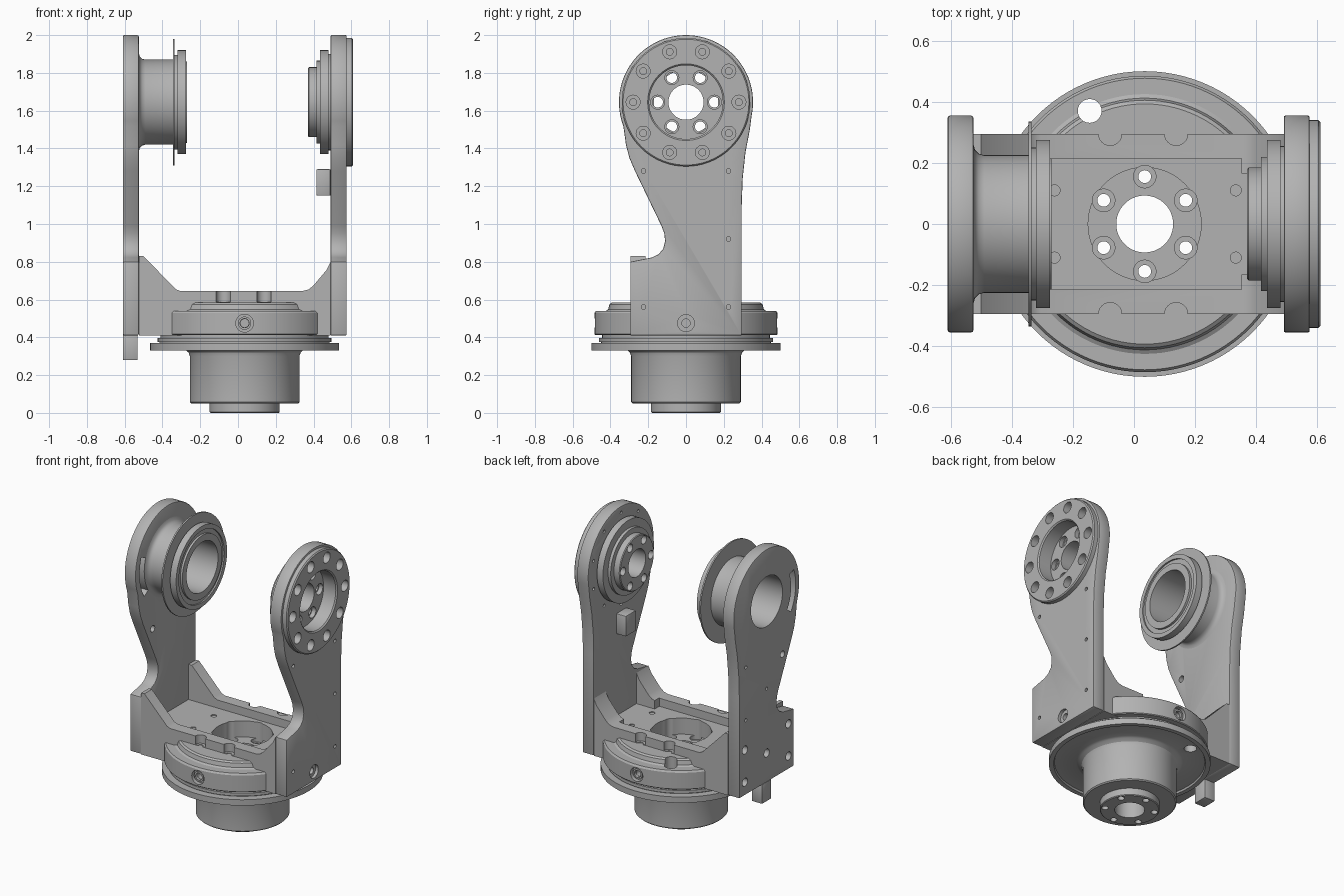
import bpy, bmesh
from math import pi, sin, cos, radians
from mathutils import Matrix, Vector

if "Cube" in bpy.data.objects:
    bpy.data.objects.remove(bpy.data.objects["Cube"])

grey = bpy.data.materials.new("machined grey")
grey.use_nodes = True
grey.diffuse_color = (0.45, 0.45, 0.45, 1)
grey.node_tree.nodes["Principled BSDF"].inputs["Base Color"].default_value = grey.diffuse_color

CX = 0.035      # turntable axis
PZ = 1.645      # pivot height
BORE = 0.093
parts = []


def place(axis, u, v, h):
    return {"X": (h, u, v), "Y": (u, h, v), "Z": (u, v, h)}[axis]


def finish(name, bm):
    bmesh.ops.recalc_face_normals(bm, faces=bm.faces)
    mesh = bpy.data.meshes.new(name)
    bm.to_mesh(mesh)
    bm.free()
    ob = bpy.data.objects.new(name, mesh)
    bpy.context.collection.objects.link(ob)
    mesh.materials.append(grey)
    parts.append(ob)
    return ob


def apply(ob, mod):
    bpy.context.view_layer.objects.active = ob
    bpy.ops.object.modifier_apply(modifier=mod.name)


def prism(name, pts, axis, a, b, bevel=0):
    bm = bmesh.new()
    ends = [[bm.verts.new(place(axis, u, v, h)) for u, v in pts] for h in (a, b)]
    for end in ends:
        bm.faces.new(end)
    for i in range(len(pts)):
        j = (i + 1) % len(pts)
        bm.faces.new((ends[0][i], ends[0][j], ends[1][j], ends[1][i]))
    ob = finish(name, bm)
    if bevel:
        mod = ob.modifiers.new("edge", "BEVEL")
        mod.width, mod.segments = bevel, 2
        mod.limit_method, mod.angle_limit = "ANGLE", radians(50)
        apply(ob, mod)
    return ob


def box(name, x, y, z, bevel=0):
    return prism(name, [(x[0], y[0]), (x[1], y[0]), (x[1], y[1]), (x[0], y[1])], "Z", *z, bevel)


def lathe(name, profile, axis, cu, cv, n=72):
    """Spin a closed (radius, height) profile around an axis."""
    bm = bmesh.new()
    rings = [[bm.verts.new(place(axis, cu + r * cos(2 * pi * k / n), cv + r * sin(2 * pi * k / n), h))
              for k in range(n)] for r, h in profile]
    for i, ring in enumerate(rings):
        nxt = rings[(i + 1) % len(rings)]
        for k in range(n):
            m = (k + 1) % n
            bm.faces.new((ring[k], ring[m], nxt[m], nxt[k]))
    return finish(name, bm)


def subtract(ob, cutter):
    mod = ob.modifiers.new("cut", "BOOLEAN")
    mod.operation, mod.solver, mod.object = "DIFFERENCE", "EXACT", cutter
    mod.use_self = True
    apply(ob, mod)
    parts.remove(cutter)
    bpy.data.objects.remove(cutter)


def drill(ob, holes, n=24):
    """Cut round holes given as (axis, u, v, radius, from, to)."""
    bm = bmesh.new()
    turn = {"X": Matrix.Rotation(pi / 2, 4, "Y"), "Y": Matrix.Rotation(pi / 2, 4, "X"),
            "Z": Matrix.Identity(4)}
    for axis, u, v, r, a, b in holes:
        spot = Matrix.Translation(Vector(place(axis, u, v, (a + b) / 2)))
        bmesh.ops.create_cone(bm, cap_ends=True, segments=72 if r > 0.08 else n, radius1=r,
                              radius2=r, depth=abs(b - a), matrix=spot @ turn[axis])
    subtract(ob, finish("hole_cutter", bm))


def circle(axis, cu, cv, R, count, r, a, b, start=0):
    return [(axis, cu + R * cos(start + 2 * pi * k / count), cv + R * sin(start + 2 * pi * k / count),
             r, a, b) for k in range(count)]


def arc(cu, cv, r, a, b, n):
    return [(cu + r * cos(radians(a + (b - a) * k / n)), cv + r * sin(radians(a + (b - a) * k / n)))
            for k in range(n + 1)]


# Fork arms share one outline
outline = ([(-0.295, 0.41), (0.295, 0.41), (0.295, 1.1), (0.3, 1.24), (0.315, 1.38), (0.338, 1.5)]
           + arc(0, PZ, 0.355, -12, 201, 44)
           + [(-0.318, 1.42), (-0.3, 1.35), (-0.27, 1.28), (-0.13, 0.99), (-0.115, 0.95),
              (-0.111, 0.91), (-0.12, 0.87), (-0.145, 0.84), (-0.18, 0.823), (-0.295, 0.8)])
right_arm = prism("right_arm", outline, "X", -0.61, -0.525, 0.008)
left_arm = prism("left_arm", outline, "X", 0.49, 0.575, 0.006)

# Open arm: bore, mounting holes and curved slot
drill(right_arm, [("X", 0, PZ, 0.17, -0.7, -0.5), ("X", -0.17, 1.22, 0.022, -0.7, -0.5),
                  ("X", 0, 0.61, 0.028, -0.7, -0.55)]
      + [("X", y, z, 0.028, -0.7, -0.55) for y in (-0.235, 0.235) for z in (0.5, 0.72)]
      + [("X", y, z, 0.011, -0.7, -0.58) for y, z in ((0.225, 1.28), (0.225, 0.92), (0, 1.05))])
slot = arc(0, PZ, 0.312, 160, 213, 14) + arc(0, PZ, 0.262, 213, 160, 14)
subtract(right_arm, prism("slot_cutter", slot, "X", -0.7, -0.5))

# Hub arm: recess, bolt seats, port and pin holes
seats = circle("X", 0, PZ, 0.28, 10, 0.037, 0.55, 0.7)
drill(left_arm, [("X", 0, PZ, 0.195, 0.4, 0.7), ("X", 0, 0.475, 0.045, 0.555, 0.7),
                 ("X", 0, 0.475, 0.022, 0.53, 0.7)] + seats
      + circle("X", 0, PZ, 0.28, 10, 0.018, 0.52, 0.7)
      + circle("X", 0, PZ, 0.312, 10, 0.01, 0.45, 0.51, pi / 10)
      + [("X", y, z, 0.012, 0.55, 0.7) for y, z in
         ((-0.225, 1.28), (0.225, 1.28), (0.225, 0.92), (0.225, 0.56), (-0.225, 0.56))])

# Outer cover ring with bolt seats
cover = lathe("cover_ring", [(0.195, 0.575), (0.34, 0.575), (0.34, 0.603), (0.333, 0.61),
                             (0.203, 0.61), (0.195, 0.602)], "X", 0, PZ)
drill(cover, seats)

# Stepped inner hub with six through bolts
hub = lathe("drive_hub", [(BORE, 0.37), (0.18, 0.37), (0.185, 0.375), (0.185, 0.415), (0.22, 0.415),
                          (0.22, 0.435), (0.275, 0.435), (0.275, 0.48), (0.255, 0.48), (0.255, 0.49),
                          (0.195, 0.49), (0.195, 0.51), (BORE, 0.51)], "X", 0, PZ)
drill(hub, circle("X", 0, PZ, 0.15, 6, 0.028, 0.3, 0.6)
      + circle("X", 0, PZ, 0.15, 6, 0.037, 0.48, 0.6))

# Hollow bearing tube with thin shield and end ring
lathe("bearing_tube", [(0.17, -0.525), (0.26, -0.525), (0.242, -0.52), (0.23, -0.508), (0.225, -0.49),
                       (0.225, -0.345), (0.335, -0.345), (0.335, -0.335), (0.25, -0.335),
                       (0.25, -0.32), (0.275, -0.32), (0.275, -0.275), (0.245, -0.275),
                       (0.245, -0.285), (0.215, -0.285), (0.215, -0.27), (0.17, -0.27)], "X", 0, PZ)

# Stop block and lower tab
box("stop_block", (0.415, 0.49), (-0.055, 0.055), (1.15, 1.29), 0.006)
box("lower_tab", (-0.61, -0.532), (-0.05, 0.05), (0.28, 0.412), 0.004)

# Cradle joining the arms, with sloped gussets
cradle = prism("cradle", [(-0.525, 0.41), (0.49, 0.41), (0.49, 0.8), (0.47, 0.758), (0.4, 0.675),
                          (0.373, 0.653), (0.34, 0.645), (-0.305, 0.645), (-0.33, 0.655),
                          (-0.5, 0.83), (-0.525, 0.83)], "Y", -0.295, 0.295)
subtract(cradle, box("pocket_cutter", (-0.6, 0.352), (-0.215, 0.215), (0.59, 1)))
subtract(cradle, box("pocket_neck_cutter", (0.3, 0.6), (-0.165, 0.165), (0.59, 1)))
scallops = [("Z", x, y, r, z, 0.8) for x in (-0.078, 0.138) for y in (-0.295, 0.295)
            for r, z in ((0.038, 0.588), (0.018, 0.54))]
through_bolts = circle("Z", CX, 0, 0.155, 6, 0.021, -0.1, 0.7, pi / 2)
drill(cradle, [("Z", CX, 0, 0.185, 0.48, 0.8), ("Z", CX, 0, BORE, 0.3, 0.7)] + scallops
      + through_bolts + circle("Z", CX, 0, 0.155, 6, 0.037, 0.455, 0.7, pi / 2)
      + [("Z", x, y, 0.018, 0.55, 0.7) for x in (-0.26, 0.333) for y in (-0.11, 0.11)])

# Round drum around the cradle, with ports front and back
drum = lathe("drum", [(0.25, 0.412), (0.48, 0.412), (0.485, 0.417), (0.485, 0.528), (0.477, 0.54),
                      (0.425, 0.54), (0.412, 0.548), (0.405, 0.575), (0.393, 0.584), (0.25, 0.584)],
             "Z", CX, 0, 96)
cable_hole = [("Z", -0.145, 0.37, 0.039, 0.2, 0.8)]
drill(drum, cable_hole + [("Y", CX, 0.475, r, s * 0.6, s * d) for s in (-1, 1)
                          for r, d in ((0.047, 0.455), (0.022, 0.4))])
for side, y in (("front", -0.455), ("back", 0.455)):
    lathe(side + "_port_ring", [(0.024, y - 0.018), (0.035, y - 0.018), (0.035, y + 0.018),
                                (0.024, y + 0.018)], "Y", CX, 0.475, 24)

# Turntable: flange, neck, motor cylinder and end boss
base = lathe("turntable_base", [(BORE, 0), (0.18, 0), (0.185, 0.005), (0.185, 0.05), (0.283, 0.05),
                                (0.29, 0.057), (0.29, 0.3), (0.297, 0.32), (0.315, 0.335),
                                (0.33, 0.342), (0.465, 0.342), (0.47, 0.33), (0.5, 0.33),
                                (0.5, 0.37), (0.45, 0.37), (0.45, 0.376), (0.46, 0.376),
                                (0.46, 0.396), (0.445, 0.396), (0.445, 0.412), (BORE, 0.412)],
             "Z", CX, 0, 96)
drill(base, cable_hole + through_bolts)

# Smooth rounded surfaces, keep machined edges crisp
bpy.ops.object.select_all(action="DESELECT")
for ob in parts:
    ob.select_set(True)
bpy.context.view_layer.objects.active = parts[0]
bpy.ops.object.shade_smooth_by_angle(angle=radians(30))
